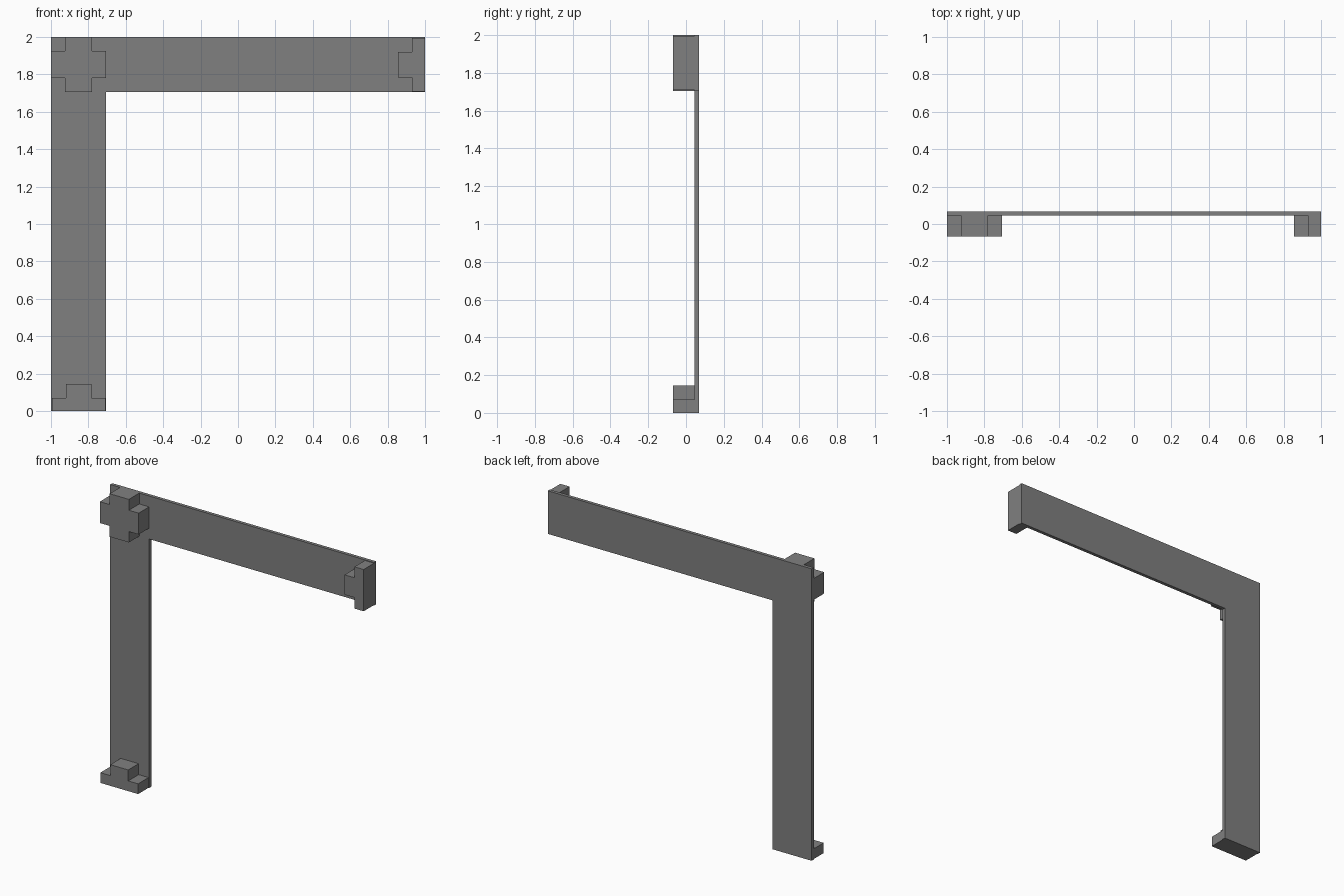
import bpy, bmesh

if "Cube" in bpy.data.objects:
    bpy.data.objects.remove(bpy.data.objects["Cube"])

BACK, MID, FRONT = 0.068, 0.045, -0.068  # depth planes along y

grey = bpy.data.materials.new("mid_grey")
grey.diffuse_color = (0.216, 0.216, 0.216, 1)
grey.use_nodes = True
grey.node_tree.nodes["Principled BSDF"].inputs["Base Color"].default_value = grey.diffuse_color


def extrude_outline(name, outline, y_front, y_back):
    """Solid made from an (x, z) outline pushed from y_front to y_back."""
    bm = bmesh.new()
    face = bm.faces.new([bm.verts.new((x, y_front, z)) for x, z in outline])
    ext = bmesh.ops.extrude_face_region(bm, geom=[face])
    verts = [v for v in ext["geom"] if isinstance(v, bmesh.types.BMVert)]
    bmesh.ops.translate(bm, verts=verts, vec=(0, y_back - y_front, 0))
    bmesh.ops.recalc_face_normals(bm, faces=bm.faces)
    mesh = bpy.data.meshes.new(name)
    bm.to_mesh(mesh)
    bm.free()
    mesh.materials.append(grey)
    obj = bpy.data.objects.new(name, mesh)
    bpy.context.collection.objects.link(obj)
    return obj


# Thin L-shaped backing: post and top beam in one piece
extrude_outline("corner_panel",
                [(-1, 0), (-0.705, 0), (-0.705, 1.705), (1, 1.705), (1, 2), (-1, 2)],
                MID, BACK)

# Full cross connector at the corner
cx, cz, r, a = -0.8525, 1.8525, 0.1475, 0.073
extrude_outline("corner_cross",
                [(cx + x, cz + z) for x, z in
                 [(-a, -r), (a, -r), (a, -a), (r, -a), (r, a), (a, a),
                  (a, r), (-a, r), (-a, a), (-r, a), (-r, -a), (-a, -a)]],
                FRONT, MID)

# Half cross connectors on the two free ends: (offset along end, distance inward)
w, s = 0.143, 0.068
half = [(-w, 0), (w, 0), (w, 0.07), (s, 0.07), (s, 0.145),
        (-s, 0.145), (-s, 0.07), (-w, 0.07)]
extrude_outline("foot_half_cross", [(cx + u, v) for u, v in half], FRONT, MID)
extrude_outline("beam_end_half_cross", [(1 - v, cz + u) for u, v in half], FRONT, MID)
